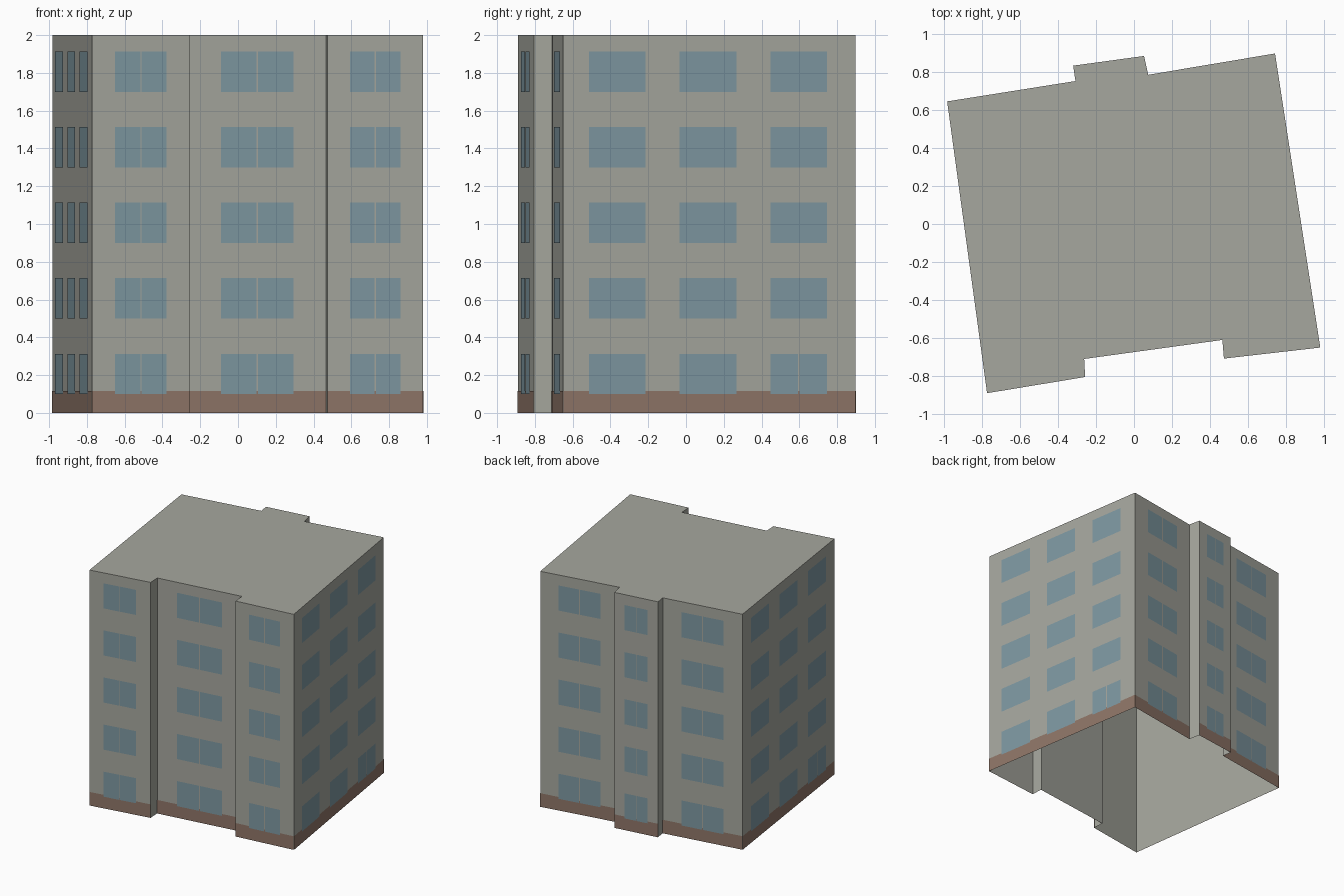
import bpy
import bmesh
from mathutils import Vector

if "Cube" in bpy.data.objects:
    bpy.data.objects.remove(bpy.data.objects["Cube"], do_unlink=True)

HEIGHT = 2.0
FLOORS = 5
FLOOR_STEP = 0.4
SILL, HEAD = 0.1, 0.313
PLINTH = 0.115


def material(name, color):
    m = bpy.data.materials.new(name)
    m.use_nodes = True
    m.diffuse_color = (*color, 1)
    m.node_tree.nodes["Principled BSDF"].inputs["Base Color"].default_value = (*color, 1)
    return m


concrete = material("concrete", (0.38, 0.386, 0.342))
glass = material("blue_glass", (0.21, 0.315, 0.36))
brick = material("brown_plinth", (0.275, 0.18, 0.138))


def finish(name, bm, mat):
    mesh = bpy.data.meshes.new(name)
    bm.to_mesh(mesh)
    bm.free()
    mesh.materials.append(mat)
    obj = bpy.data.objects.new(name, mesh)
    bpy.context.collection.objects.link(obj)


def plate(bm, wall, u0, u1, z0, z1, offset):
    """Flat panel on the outside of a wall, u running along the wall from 0 to 1."""
    a, b = wall
    d = b - a
    out = Vector((d.y, -d.x)).normalized() * offset
    p, q = a + d * u0 + out, a + d * u1 + out
    corners = [(p.x, p.y, z0), (q.x, q.y, z0), (q.x, q.y, z1), (p.x, p.y, z1)]
    bm.faces.new([bm.verts.new(c) for c in corners])


# Footprint, counter-clockwise from the front corner
plan = [Vector(p) for p in (
    (-0.773, -0.89), (-0.257, -0.805), (-0.262, -0.71), (0.465, -0.61),
    (0.473, -0.708), (0.98, -0.65), (0.742, 0.897), (0.075, 0.785),
    (0.053, 0.884), (-0.32, 0.833), (-0.308, 0.752), (-0.983, 0.645))]
walls = [(p, plan[(i + 1) % len(plan)]) for i, p in enumerate(plan)]

# Hollow shell: walls and roof, open underneath
bm = bmesh.new()
low = [bm.verts.new((p.x, p.y, 0)) for p in plan]
top = [bm.verts.new((p.x, p.y, HEIGHT)) for p in plan]
bm.faces.new(top)
for i in range(len(plan)):
    j = (i + 1) % len(plan)
    bm.faces.new((low[i], low[j], top[j], top[i]))
finish("building_shell", bm, concrete)

# Plinth band and windows on every wall except the short returns
plinth, panes = bmesh.new(), bmesh.new()
for wall in walls:
    length = (wall[1] - wall[0]).length
    if length < 0.2:
        continue
    plate(plinth, wall, 0, 1, 0, PLINTH, 0.002)
    is_side = length > 1
    for floor in range(FLOORS):
        z0, z1 = SILL + floor * FLOOR_STEP, HEAD + floor * FLOOR_STEP
        if is_side:
            spans = [(0.087, 0.282), (0.398, 0.592), (0.709, 0.903)]
            if floor == 0:  # split ground floor window
                spans[2:] = [(0.709, 0.803), (0.809, 0.903)]
        else:
            spans = [(0.235, 0.494), (0.506, 0.765)]
        for u0, u1 in spans:
            plate(panes, wall, u0, u1, z0, z1, 0.004)
finish("plinth_band", plinth, brick)
finish("window_panes", panes, glass)
